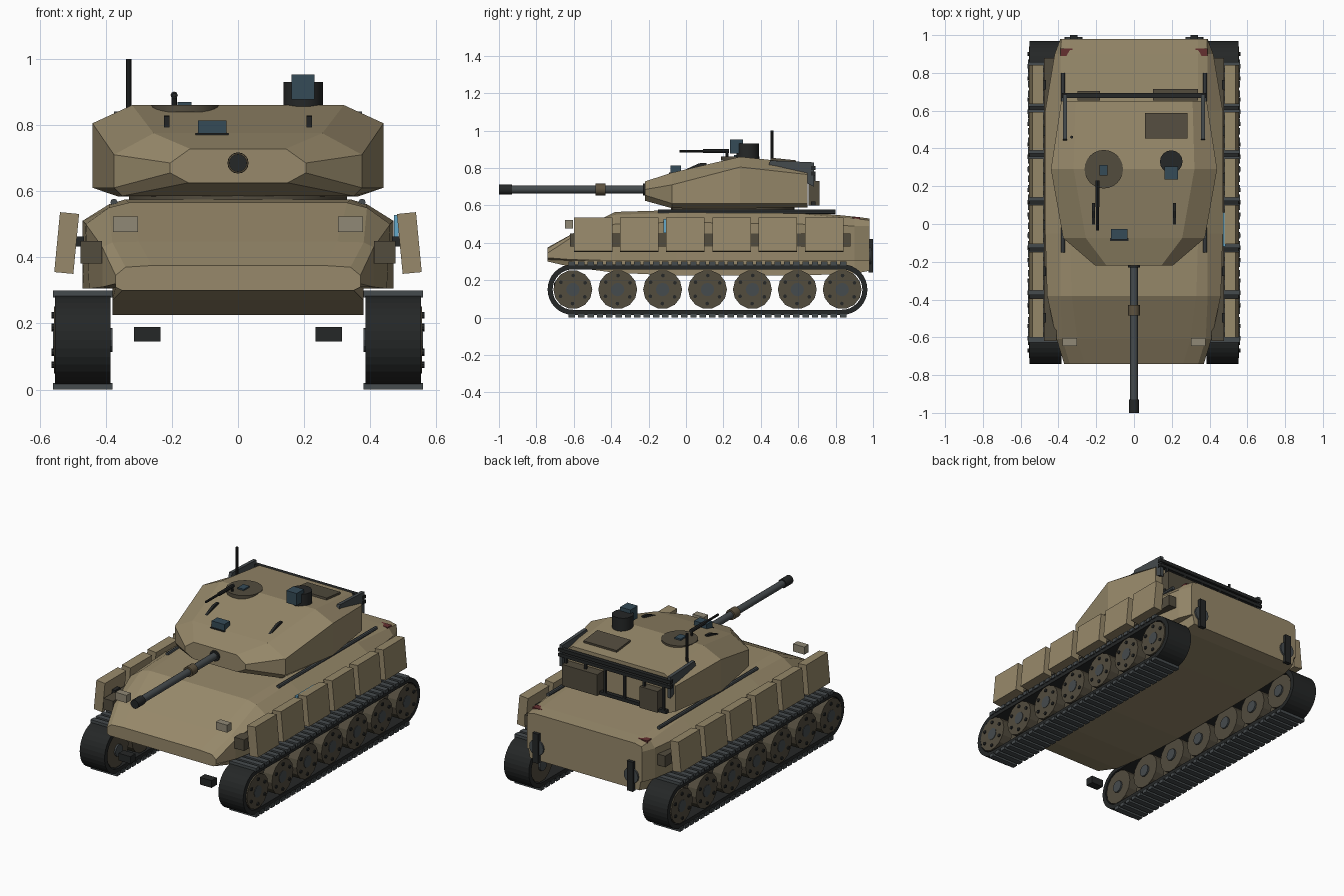
import bpy, bmesh, math
from mathutils import Matrix

if "Cube" in bpy.data.objects:
    bpy.data.objects.remove(bpy.data.objects["Cube"])

def mat(name, r, g, b):
    m = bpy.data.materials.new(name)
    m.diffuse_color = (r, g, b, 1)
    m.use_nodes = True
    m.node_tree.nodes["Principled BSDF"].inputs["Base Color"].default_value = m.diffuse_color
    return m

TAN = mat("tan", .31, .25, .145)
DARK_TAN = mat("dark_tan", .085, .072, .048)
STEEL = mat("steel", .06, .07, .075)
BLACK = mat("black", .018, .02, .02)
BRONZE = mat("bronze", .11, .085, .05)
GLASS = mat("glass", .035, .07, .095)
BLUE = mat("blue", .13, .40, .60)
LENS = mat("lens", .28, .25, .18)
RED = mat("red", .13, .03, .03)

def finish(name, bm, material):
    bmesh.ops.recalc_face_normals(bm, faces=bm.faces)
    me = bpy.data.meshes.new(name)
    bm.to_mesh(me)
    bm.free()
    me.materials.append(material)
    ob = bpy.data.objects.new(name, me)
    bpy.context.collection.objects.link(ob)
    return ob

def add_box(bm, c, s, tilt=0):
    m = Matrix.Translation(c) @ Matrix.Rotation(tilt, 4, 'Y') @ Matrix.Diagonal((*s, 1))
    bmesh.ops.create_cube(bm, size=1, matrix=m)

def box(name, c, s, material):
    bm = bmesh.new()
    add_box(bm, c, s)
    return finish(name, bm, material)

AXES = {'X': Matrix.Rotation(math.pi / 2, 4, 'Y'),
        'Y': Matrix.Rotation(math.pi / 2, 4, 'X'), 'Z': Matrix()}

def add_cyl(bm, c, r, depth, axis, n=16):
    bmesh.ops.create_cone(bm, cap_ends=True, segments=n, radius1=r, radius2=r,
                          depth=depth, matrix=Matrix.Translation(c) @ AXES[axis])

def cyl(name, c, r, depth, axis, material, n=16):
    bm = bmesh.new()
    add_cyl(bm, c, r, depth, axis, n)
    ob = finish(name, bm, material)
    bpy.ops.object.select_all(action='DESELECT')
    ob.select_set(True)
    bpy.context.view_layer.objects.active = ob
    bpy.ops.object.shade_smooth_by_angle()
    return ob

def loft(name, stations, material):
    """Each station is y plus half of a cross-section, listed bottom to top."""
    bm = bmesh.new()
    rings = []
    for y, half in stations:
        pts = half + [(-x, z) for x, z in reversed(half)]
        rings.append([bm.verts.new((x, y, z)) for x, z in pts])
    n = len(rings[0])
    for a, b in zip(rings, rings[1:]):
        for i in range(n):
            bm.faces.new((a[i], a[(i + 1) % n], b[(i + 1) % n], b[i]))
    bm.faces.new(rings[0])
    bm.faces.new(rings[-1])
    return finish(name, bm, material)

def plate(name, profile, x, t, material):
    """Extrudes a y-z profile by thickness t around x."""
    bm = bmesh.new()
    f = bm.faces.new([bm.verts.new((x - t / 2, y, z)) for y, z in profile])
    out = bmesh.ops.extrude_face_region(bm, geom=[f])['geom']
    bmesh.ops.translate(bm, vec=(t, 0, 0), verts=[v for v in out if isinstance(v, bmesh.types.BMVert)])
    return finish(name, bm, material)

# Hull: belly, track shelf, side, deck edge, deck
loft("hull", [
    (-.74, [(.35, .30), (.37, .31), (.37, .32), (.37, .345), (.34, .37), (.26, .375)]),
    (-.61, [(.38, .27), (.38, .305), (.41, .31), (.41, .43), (.38, .445), (.30, .447)]),
    (-.38, [(.38, .24), (.38, .305), (.45, .305), (.46, .50), (.39, .55), (.33, .565)]),
    (-.05, [(.38, .225), (.38, .305), (.47, .305), (.47, .51), (.39, .56), (.34, .575)]),
    (.60, [(.38, .225), (.38, .305), (.47, .305), (.47, .50), (.39, .555), (.34, .57)]),
    (.90, [(.38, .235), (.38, .305), (.42, .305), (.42, .49), (.39, .53), (.34, .54)]),
    (.98, [(.37, .25), (.38, .305), (.39, .305), (.39, .49), (.385, .52), (.34, .53)]),
], TAN)

# Turret
loft("turret", [
    (-.22, [(.15, .625), (.205, .655), (.205, .685), (.145, .728)]),
    (-.075, [(.35, .585), (.375, .61), (.375, .71), (.255, .775)]),
    (.29, [(.36, .583), (.44, .61), (.44, .805), (.32, .86)]),
    (.65, [(.34, .59), (.385, .61), (.385, .765), (.31, .822)]),
], TAN)
cyl("turret_ring", (0, .25, .575), .33, .03, 'Z', DARK_TAN, 32)

# Gun
cyl("gun_barrel", (0, -.57, .685), .021, .74, 'Y', STEEL)
cyl("gun_muzzle", (0, -.965, .685), .027, .07, 'Y', BLACK)
cyl("gun_collar", (0, -.457, .685), .031, .055, 'Y', BRONZE)
cyl("gun_sleeve", (0, -.215, .685), .032, .03, 'Y', BLACK)

# Running gear on both sides
WHEELS = [-.605 + .24 * i for i in range(7)]
for s, side in ((-1, "left"), (1, "right")):
    # Track belt: hollow stadium ring
    bm = bmesh.new()
    loops = []
    for x in (.385, .553):
        for r in (.135, .108):
            ring = []
            for k in range(34):
                a = -math.pi / 2 + math.pi * (k % 17) / 16 + (math.pi if k > 16 else 0)
                ring.append(bm.verts.new((s * x, (WHEELS[-1] if k < 17 else WHEELS[0]) + r * math.cos(a),
                                          .15 + r * math.sin(a))))
            loops.append(ring)
    for a, b in ((0, 1), (1, 3), (3, 2), (2, 0)):
        for i in range(34):
            j = (i + 1) % 34
            bm.faces.new((loops[a][i], loops[a][j], loops[b][j], loops[b][i]))
    finish("track_belt_" + side, bm, BLACK)
    # Track pads, top and bottom runs
    bm = bmesh.new()
    for i in range(30):
        for z in (.01, .289):
            add_box(bm, (s * .47, -.61 + i * .05, z), (.18, .034, .021))
    finish("track_pads_" + side, bm, STEEL)
    # Wheels, hubs and bolts
    disc, hub, bolt = bmesh.new(), bmesh.new(), bmesh.new()
    for y in WHEELS:
        add_cyl(disc, (s * .525, y, .15), .104, .064, 'X', 14)
        add_cyl(disc, (s * .42, y, .15), .104, .06, 'X', 14)
        add_cyl(hub, (s * .47, y, .15), .036, .18, 'X', 12)
        for k in range(6):
            a = k * math.pi / 3 + .5
            add_cyl(bolt, (s * .557, y + .075 * math.cos(a), .15 + .075 * math.sin(a)), .01, .014, 'X', 8)
    finish("wheels_" + side, disc, DARK_TAN)
    finish("wheel_hubs_" + side, hub, STEEL)
    finish("wheel_bolts_" + side, bolt, BLACK)
    # Tilted skirt panels, carrier beam and brackets
    skirt, bracket = bmesh.new(), bmesh.new()
    for i in range(6):
        y = -.497 + i * .247
        add_box(skirt, (s * .518, y, .443), (.058, .206, .182), -s * math.radians(5.5))
        add_box(bracket, (s * .485, y, .447), (.04, .05, .03))
    finish("skirt_panels_" + side, skirt, TAN)
    finish("skirt_brackets_" + side, bracket, BLACK)
    box("skirt_beam_" + side, (s * .443, .13, .415), (.065, 1.5, .068), DARK_TAN)
    # Lights and tow fittings
    box("headlight_" + side, (s * .34, -.625, .50), (.076, .042, .046), LENS)
    box("front_tow_block_" + side, (s * .275, -.68, .167), (.08, .05, .044), BLACK)
    box("tail_light_" + side, (s * .357, .91, .52), (.064, .04, .035), RED)
    box("rear_tow_bar_" + side, (s * .32, .988, .33), (.04, .024, .18), BLACK)
    cyl("rear_tow_disc_" + side, (s * .32, .983, .33), .048, .014, 'Y', STEEL)
    # Deck rods, turret fins and rear blades
    cyl("deck_rod_" + side, (s * .375, .325, .566), .011, .95, 'Y', STEEL, 8)
    plate("front_fin_" + side, [(-.04, .775), (.11, .79), (.11, .828), (.07, .825)], s * .215, .016, BLACK)
    plate("rear_blade_" + side, [(.43, .77), (.45, .84), (.685, .83), (.685, .70), (.60, .74)],
          s * .365, .02, STEEL)

# Side window plate
box("side_panel", (.478, -.03, .49), (.014, .18, .075), BLUE)

# Turret rear rack
bm = bmesh.new()
for z, w in ((.80, .76), (.77, .76), (.61, .70)):
    add_box(bm, (0, .68, z), (w, .025, .02))
for i in range(6):
    add_box(bm, (-.33 + i * .132, .685, .69), (.014, .014, .17))
finish("rear_rack", bm, BLACK)
box("rear_bin", (.22, .685, .665), (.24, .06, .13), DARK_TAN)
box("rear_bin_small", (-.24, .68, .665), (.12, .05, .13), DARK_TAN)

# Sight on the right of the roof
cyl("sight_drum", (.197, .33, .885), .06, .09, 'Z', BLACK)
box("sight_head", (.197, .27, .915), (.07, .07, .075), GLASS)
# Hatch and machine gun on the left
cyl("hatch", (-.16, .29, .85), .102, .022, 'Z', DARK_TAN, 24)
box("hatch_periscope", (-.162, .285, .86), (.042, .055, .02), GLASS)
cyl("machine_gun_barrel", (-.193, .08, .89), .007, .23, 'Y', BLACK, 8)
cyl("machine_gun_body", (-.193, .16, .89), .011, .14, 'Y', BLACK, 8)
cyl("machine_gun_post", (-.193, .22, .87), .008, .05, 'Z', BLACK, 8)
# Gunner periscope, roof hatch and antenna
box("periscope_base", (-.078, -.055, .765), (.10, .07, .02), BLACK)
box("periscope", (-.078, -.055, .79), (.086, .055, .046), GLASS)
ob = box("rear_hatch", (.17, .52, .84), (.225, .135, .016), DARK_TAN)
ob.data.transform(Matrix.Translation((0, .52, .84)) @ Matrix.Rotation(-.105, 4, 'X')
                  @ Matrix.Translation((0, -.52, -.84)))
cyl("antenna", (-.33, .46, .90), .008, .20, 'Z', BLACK, 8)
